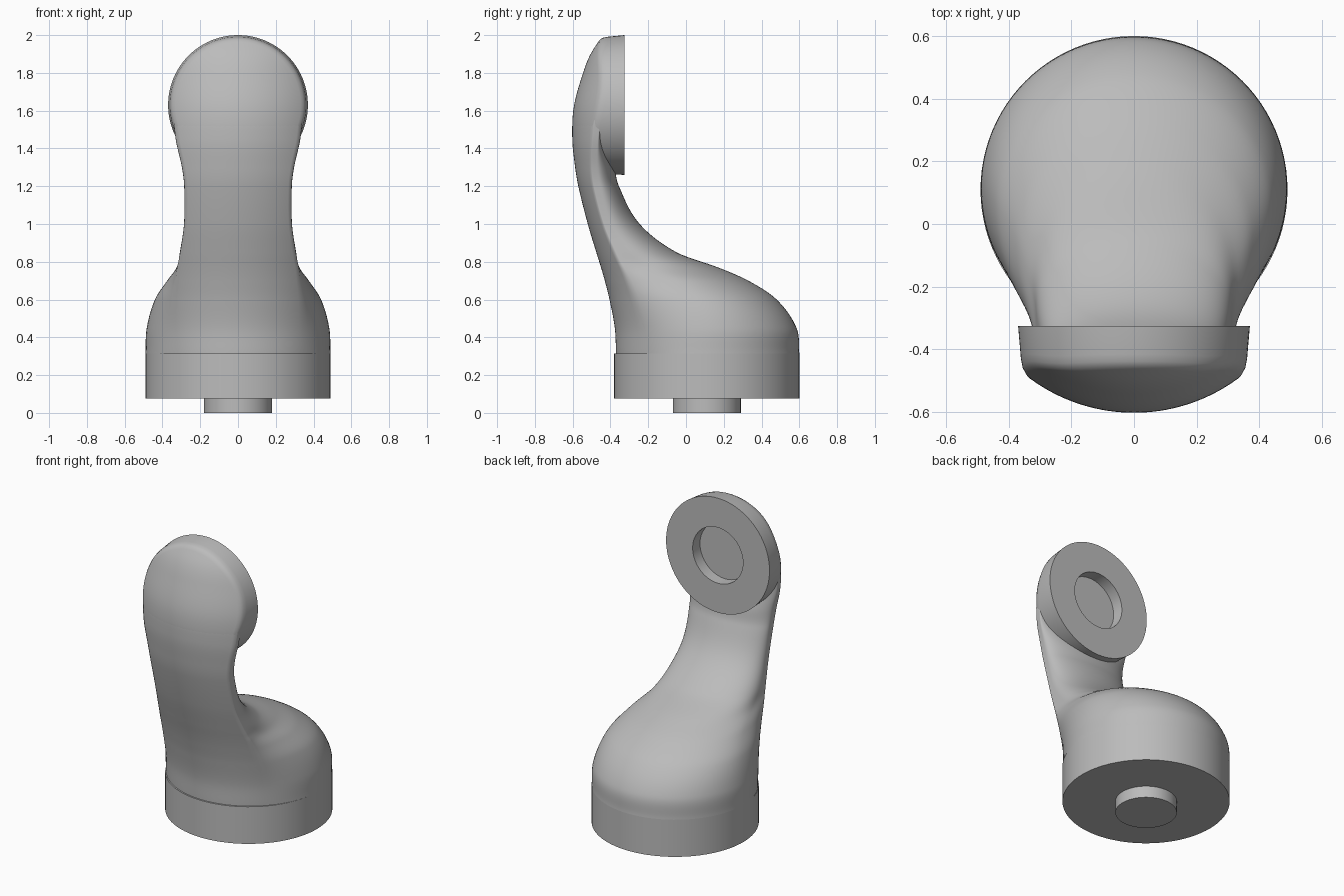
import bpy, bmesh, math

if "Cube" in bpy.data.objects:
    bpy.data.objects.remove(bpy.data.objects["Cube"])

GREY = (0.5, 0.5, 0.5, 1)
material = bpy.data.materials.new("plain grey")
material.use_nodes = True
material.diffuse_color = GREY
material.node_tree.nodes["Principled BSDF"].inputs["Base Color"].default_value = GREY

CENTRE_Y = 0.11      # axis of the round foot
HEAD_Z = 1.63        # axis of the round pad
SEAM_Z = 1.52        # height where the neck front hands over to the pad front
SIDES = 96

# Height -> front y, back y, half width, half width of front panel, y of widest point
STATIONS = [
    (.315, -.37, .60, .49, .35, .11),
    (.45, -.377, .585, .483, .345, .11),
    (.6, -.405, .48, .44, .34, .06),
    (.7, -.43, .33, .375, .33, -.05),
    (.77, -.45, .17, .325, .322, -.2),
    (.85, -.475, -.05, .308, .306, -.3),
    (1, -.52, -.245, .286, .285, -.4),
    (1.2, -.57, -.355, .285, .284, -.455),
    (1.3, -.587, -.38, .297, .296, -.47),
    (1.45, -.602, -.43, .33, .329, -.465),
    (1.62, -.594, -.43, .347, .346, -.44),
]
# Front profile continued over the pad
FRONT = [(s[0], s[1]) for s in STATIONS] + [(1.8, -.545), (1.9, -.505), (2, -.44)]


def curve(points, z):
    """Smooth interpolation through (z, value) points."""
    n = len(points)
    i = max(k for k in range(n - 1) if k == 0 or points[k][0] <= z)

    def slope(k):
        a, b = points[max(k - 1, 0)], points[min(k + 1, n - 1)]
        return (b[1] - a[1]) / (b[0] - a[0])

    (z0, v0), (z1, v1) = points[i], points[i + 1]
    h = z1 - z0
    t = (z - z0) / h
    ease = t * t * (3 - 2 * t)
    return (v0 + (v1 - v0) * ease + h * t * (1 - t) ** 2 * slope(i)
            - h * t * t * (1 - t) * slope(i + 1))


def front_y(x, z):
    """Bowed front surface shared by neck and pad."""
    radius = 0.49 + 0.07 * min(max((z - 0.3) / 1.1, 0), 1)
    return curve(FRONT, z) + radius - math.sqrt(radius ** 2 - x ** 2)


def loft(name, rings, angle=60):
    """Skin a list of equal closed rings and cap both ends."""
    bm = bmesh.new()
    loops = [[bm.verts.new(p) for p in ring] for ring in rings]
    for a, b in zip(loops, loops[1:]):
        for i in range(len(a)):
            j = (i + 1) % len(a)
            bm.faces.new((a[i], a[j], b[j], b[i]))
    bm.faces.new(loops[0])
    bm.faces.new(loops[-1])
    bmesh.ops.recalc_face_normals(bm, faces=bm.faces)
    mesh = bpy.data.meshes.new(name)
    bm.to_mesh(mesh)
    bm.free()
    mesh.materials.append(material)
    mesh.shade_smooth()
    mesh.set_sharp_from_angle(angle=math.radians(angle))
    obj = bpy.data.objects.new(name, mesh)
    bpy.context.collection.objects.link(obj)
    return obj


def circle(radius):
    steps = [2 * math.pi * i / SIDES for i in range(SIDES)]
    return [(radius * math.cos(a), radius * math.sin(a)) for a in steps]


def disc(name, radius, bottom, top):
    loft(name, [[(x, y + CENTRE_Y, z) for x, y in circle(radius)] for z in (bottom, top)])


# Foot and locating peg
disc("locating_peg", 0.18, 0, 0.1)
disc("base_ring", 0.49, 0.075, 0.315)


def body_section(z):
    """Horizontal slice: bowed front panel, short sides, elliptical back."""
    back, width, edge, mid = (curve([(s[0], s[k]) for s in STATIONS], z) for k in range(2, 6))
    edge = min(edge, width - 0.0005)
    tuck = max(z - SEAM_Z, 0) * 0.04
    half = []
    for i in range(16):                       # front panel
        x = edge * i / 16
        half.append((x, front_y(x, z) + tuck))
    edge_y = front_y(edge, z) + tuck
    start = math.acos(edge / width)
    for i in range(10):                       # side up to the widest point
        a = start * (1 - i / 10)
        half.append((width * math.cos(a), mid - (mid - edge_y) * math.sin(a) / math.sin(start)))
    for i in range(25):                       # back
        a = math.pi / 2 * i / 24
        half.append((width * math.cos(a), mid + (back - mid) * math.sin(a)))
    half[-1] = (0, back)
    mirrored = [(-x, y) for x, y in half[-2:0:-1]]
    return [(x, y, z) for x, y in half + mirrored]


# Shoulder and neck
LOW, HIGH, STEPS = STATIONS[0][0], STATIONS[-1][0], 110
loft("shoulder_and_neck",
     [body_section(LOW + (HIGH - LOW) * i / STEPS) for i in range(STEPS + 1)])


# Round pad with a recessed socket in its back
def flat_ring(radius, y):
    return [(x, y, HEAD_Z + z) for x, z in circle(radius)]


def front_ring(radius, lift=0):
    ring = []
    for x, z in circle(radius):
        tuck = max(SEAM_Z - HEAD_Z - z, 0) * 0.04
        ring.append((x, front_y(x, HEAD_Z + z) + tuck + lift, HEAD_Z + z))
    return ring


BACK_Y = -0.325
rings = [flat_ring(0.18, BACK_Y - 0.075), flat_ring(0.18, BACK_Y), flat_ring(0.37, BACK_Y),
         front_ring(0.361, 0.03), front_ring(0.356, 0.01)]
rings += [front_ring(0.347 * (1 - i / 24)) for i in range(24)]
loft("socket_pad", rings)
